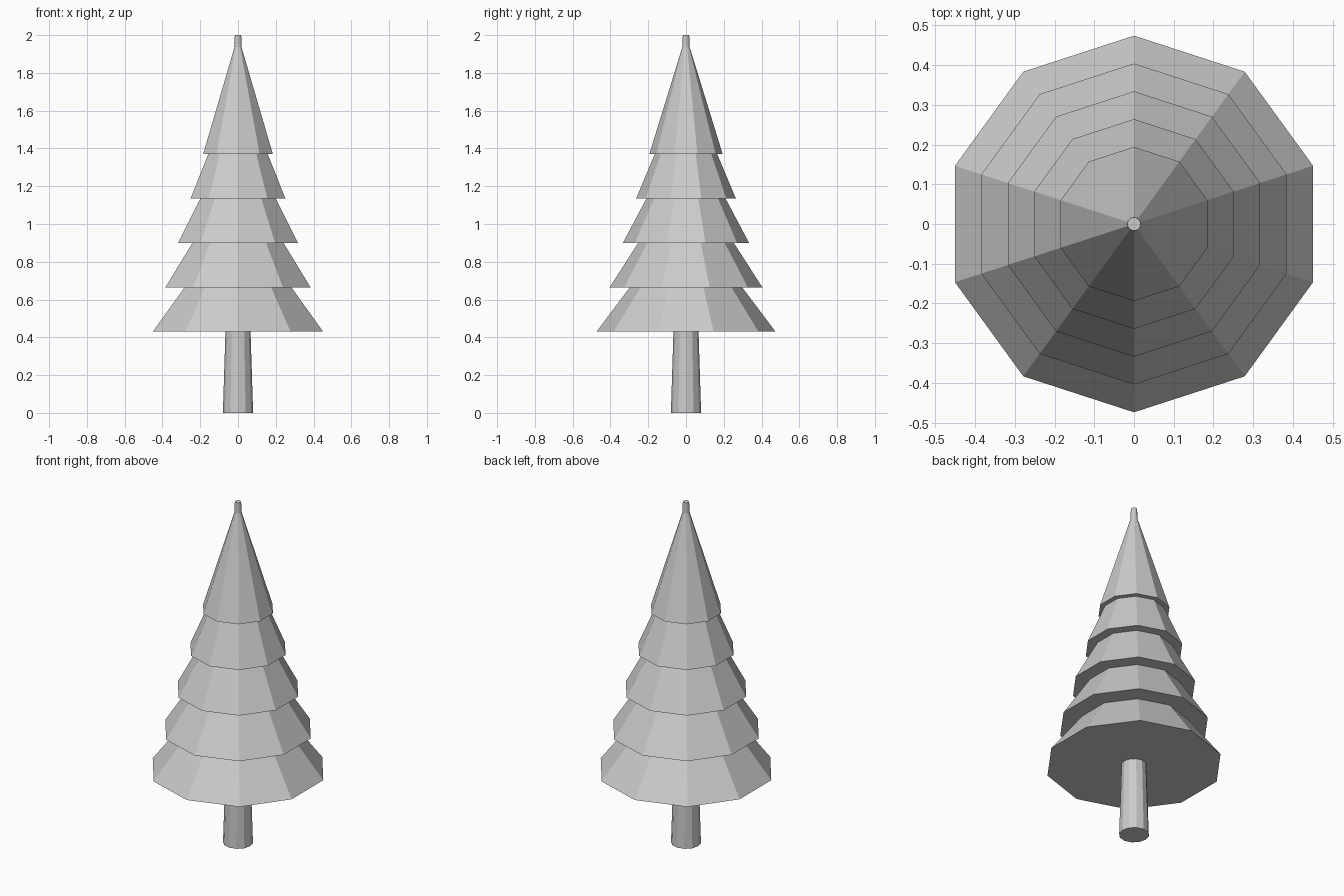
import bpy
import bmesh
import math

if "Cube" in bpy.data.objects:
    bpy.data.objects.remove(bpy.data.objects["Cube"])

grey = bpy.data.materials.new("light grey")
grey.diffuse_color = (0.6, 0.6, 0.6, 1.0)
grey.use_nodes = True
grey.node_tree.nodes["Principled BSDF"].inputs["Base Color"].default_value = grey.diffuse_color


def tapered(name, sides, z0, r0, z1, r1):
    """Flat-shaded upright cone with a corner on the +y axis; r1 = 0 gives a point."""
    bm = bmesh.new()

    def ring(r, z):
        angles = [math.pi / 2 + 2 * math.pi * i / sides for i in range(sides)]
        return [bm.verts.new((r * math.cos(a), r * math.sin(a), z)) for a in angles]

    low = ring(r0, z0)
    bm.faces.new(low[::-1])
    if r1 > 0:
        high = ring(r1, z1)
        bm.faces.new(high)
    else:
        tip = bm.verts.new((0, 0, z1))
    for i in range(sides):
        j = (i + 1) % sides
        if r1 > 0:
            bm.faces.new((low[i], low[j], high[j], high[i]))
        else:
            bm.faces.new((low[i], low[j], tip))
    mesh = bpy.data.meshes.new(name)
    bm.to_mesh(mesh)
    bm.free()
    mesh.materials.append(grey)
    obj = bpy.data.objects.new(name, mesh)
    bpy.context.collection.objects.link(obj)
    return obj


# Trunk runs the full height and pokes out as a blunt tip
tapered("trunk", 12, 0.0, 0.08, 2.0, 0.017)

# Five overlapping foliage tiers, shrinking upwards
for n in range(5):
    base = 0.43 + 0.235 * n
    tapered(f"foliage_tier_{n + 1}", 10, base, 0.474 - 0.07 * n, base + 0.63, 0.0)
